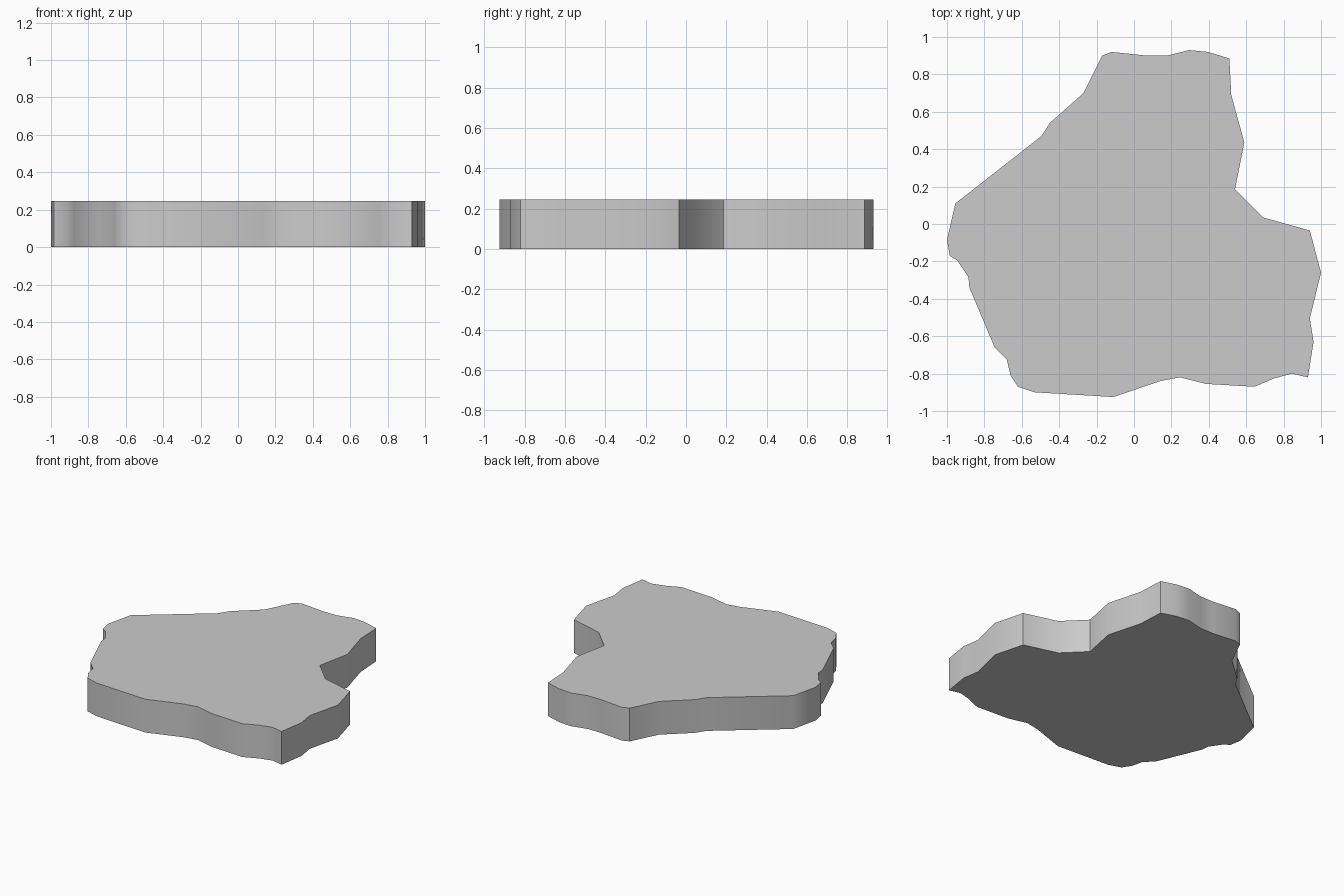
import bpy
import bmesh
import math

if "Cube" in bpy.data.objects:
    bpy.data.objects.remove(bpy.data.objects["Cube"])

HEIGHT = 0.246

# Irregular outline of the slab seen from above, clockwise from the back left corner
OUTLINE = [
    # back edge
    (-0.17, 0.90), (-0.12, 0.92), (0.07, 0.90), (0.175, 0.90),
    (0.295, 0.93), (0.395, 0.92), (0.51, 0.885),
    # right edge with its notch
    (0.52, 0.69), (0.59, 0.435), (0.54, 0.185), (0.69, 0.035),
    (0.94, -0.035), (1.0, -0.26), (0.94, -0.505), (0.96, -0.63), (0.93, -0.82),
    # front edge
    (0.845, -0.80), (0.75, -0.825), (0.645, -0.87), (0.385, -0.855),
    (0.245, -0.82), (0.14, -0.84), (-0.11, -0.925), (-0.53, -0.90), (-0.62, -0.87),
    # left edge
    (-0.66, -0.81), (-0.68, -0.725), (-0.745, -0.66), (-0.88, -0.34),
    (-0.885, -0.285), (-0.945, -0.195), (-0.985, -0.17), (-1.0, -0.085),
    (-0.955, 0.11), (-0.495, 0.47), (-0.45, 0.54), (-0.27, 0.70),
]

# Slab: outline face extruded straight up
bm = bmesh.new()
base = bm.faces.new([bm.verts.new((x, y, 0)) for x, y in OUTLINE])
top = bmesh.ops.extrude_face_region(bm, geom=[base], use_keep_orig=True)["geom"]
bmesh.ops.translate(bm, vec=(0, 0, HEIGHT),
                    verts=[g for g in top if isinstance(g, bmesh.types.BMVert)])
bmesh.ops.recalc_face_normals(bm, faces=bm.faces)

mesh = bpy.data.meshes.new("stone_slab")
bm.to_mesh(mesh)
bm.free()
slab = bpy.data.objects.new("stone_slab", mesh)
bpy.context.collection.objects.link(slab)

# Soft side walls, crisp rims and corners
bpy.context.view_layer.objects.active = slab
slab.select_set(True)
bpy.ops.object.shade_smooth_by_angle(angle=math.radians(40))
